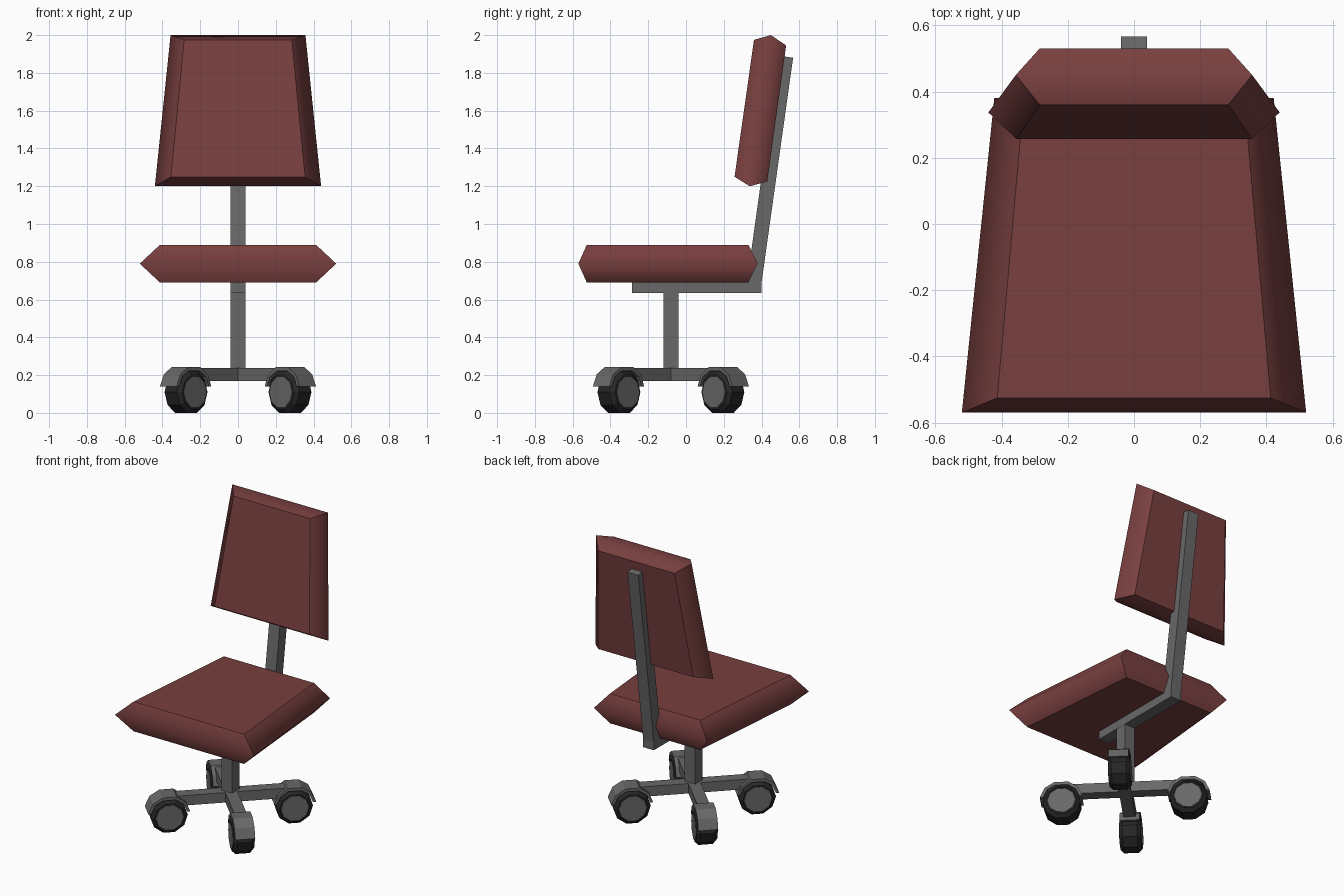
import bpy, bmesh
from math import pi, sin, cos, radians
from mathutils import Matrix

if "Cube" in bpy.data.objects:
    bpy.data.objects.remove(bpy.data.objects["Cube"])


def material(name, rgb):
    m = bpy.data.materials.new(name)
    m.diffuse_color = (*rgb, 1)
    m.use_nodes = True
    m.node_tree.nodes["Principled BSDF"].inputs["Base Color"].default_value = m.diffuse_color
    return m


RED = material("red_fabric", (0.19, 0.05, 0.05))
GREY = material("dark_metal", (0.14, 0.14, 0.14))
BLACK = material("black_rubber", (0.02, 0.02, 0.02))


def loft(name, rings, mat, matrix=Matrix(), soft_ring=None):
    """Skin matching rings of points, cap both ends; soft_ring is shaded smooth."""
    bm = bmesh.new()
    vs = [[bm.verts.new(p) for p in ring] for ring in rings]
    n = len(vs[0])
    bm.faces.new(vs[0])
    bm.faces.new(vs[-1])
    sides = [bm.faces.new((a[i], a[(i + 1) % n], b[(i + 1) % n], b[i]))
             for a, b in zip(vs, vs[1:]) for i in range(n)]
    bmesh.ops.recalc_face_normals(bm, faces=bm.faces)
    if soft_ring is not None:
        for f in sides:
            f.smooth = True
        soft = set(vs[soft_ring])
        for e in bm.edges:
            e.smooth = all(v in soft for v in e.verts)
    me = bpy.data.meshes.new(name)
    bm.to_mesh(me)
    bm.free()
    me.materials.append(mat)
    ob = bpy.data.objects.new(name, me)
    ob.matrix_world = matrix
    bpy.context.collection.objects.link(ob)
    return ob


def box(name, lo, hi, mat, matrix=Matrix()):
    ring = lambda z: [(lo[0], lo[1], z), (hi[0], lo[1], z), (hi[0], hi[1], z), (lo[0], hi[1], z)]
    return loft(name, [ring(lo[2]), ring(hi[2])], mat, matrix)


def trapezoid(w1, y1, z1, w2, y2, z2):
    return [(-w1, y1, z1), (w1, y1, z1), (w2, y2, z2), (-w2, y2, z2)]


# Cushions: tapered slabs with a wider middle ring
loft("seat", [trapezoid(0.413, -0.525, 0.69, 0.337, 0.33, 0.69),
              trapezoid(0.52, -0.57, 0.79, 0.422, 0.38, 0.79),
              trapezoid(0.413, -0.525, 0.89, 0.337, 0.33, 0.89)], RED, soft_ring=1)
loft("backrest", [trapezoid(0.355, 0.257, 1.25, 0.285, 0.36, 1.975),
                  trapezoid(0.44, 0.337, 1.2, 0.357, 0.45, 2.0),
                  trapezoid(0.355, 0.43, 1.225, 0.285, 0.53, 1.945)], RED, soft_ring=1)

# L-shaped support bar under the seat and up the back
bar = [(-0.285, 0.635), (0.40, 0.635), (0.40, 0.69), (0.567, 1.88),
       (0.49, 1.892), (0.325, 0.71), (-0.285, 0.71)]
loft("support_bar", [[(x, y, z) for y, z in bar] for x in (-0.04, 0.04)], GREY)

# Centre post
box("post", (-0.039, -0.119, 0.17), (0.039, -0.041, 0.64), GREY)

# Four-arm base: arm, arched wheel cover, ten-sided wheel with hubs
cover = [(0.262, 0.14), (0.285, 0.2), (0.345, 0.243), (0.433, 0.243), (0.493, 0.205), (0.522, 0.14),
         (0.502, 0.14), (0.477, 0.195), (0.428, 0.223), (0.35, 0.223), (0.3, 0.19), (0.28, 0.14)]
WHEEL_R = 0.389


def disc(r, y):
    r /= cos(pi / 10)
    return [(WHEEL_R + r * sin((i + 0.5) * pi / 5), y, 0.11 - r * cos((i + 0.5) * pi / 5))
            for i in range(10)]


for k in range(4):
    m = Matrix.Translation((0, -0.08, 0)) @ Matrix.Rotation(radians(45 + 90 * k), 4, 'Z')
    box(f"base_arm_{k}", (0, -0.038, 0.17), (0.34, 0.038, 0.237), GREY, m)
    loft(f"wheel_cover_{k}", [[(r, y, z) for r, z in cover] for y in (-0.062, 0.062)], GREY, m)
    loft(f"wheel_{k}", [disc(0.09, -0.066), disc(0.11, -0.045),
                        disc(0.11, 0.045), disc(0.09, 0.066)], BLACK, m)
    for s in (-1, 1):
        loft(f"hub_{k}_{'a' if s < 0 else 'b'}", [disc(0.08, s * 0.06), disc(0.08, s * 0.068)], GREY, m)
